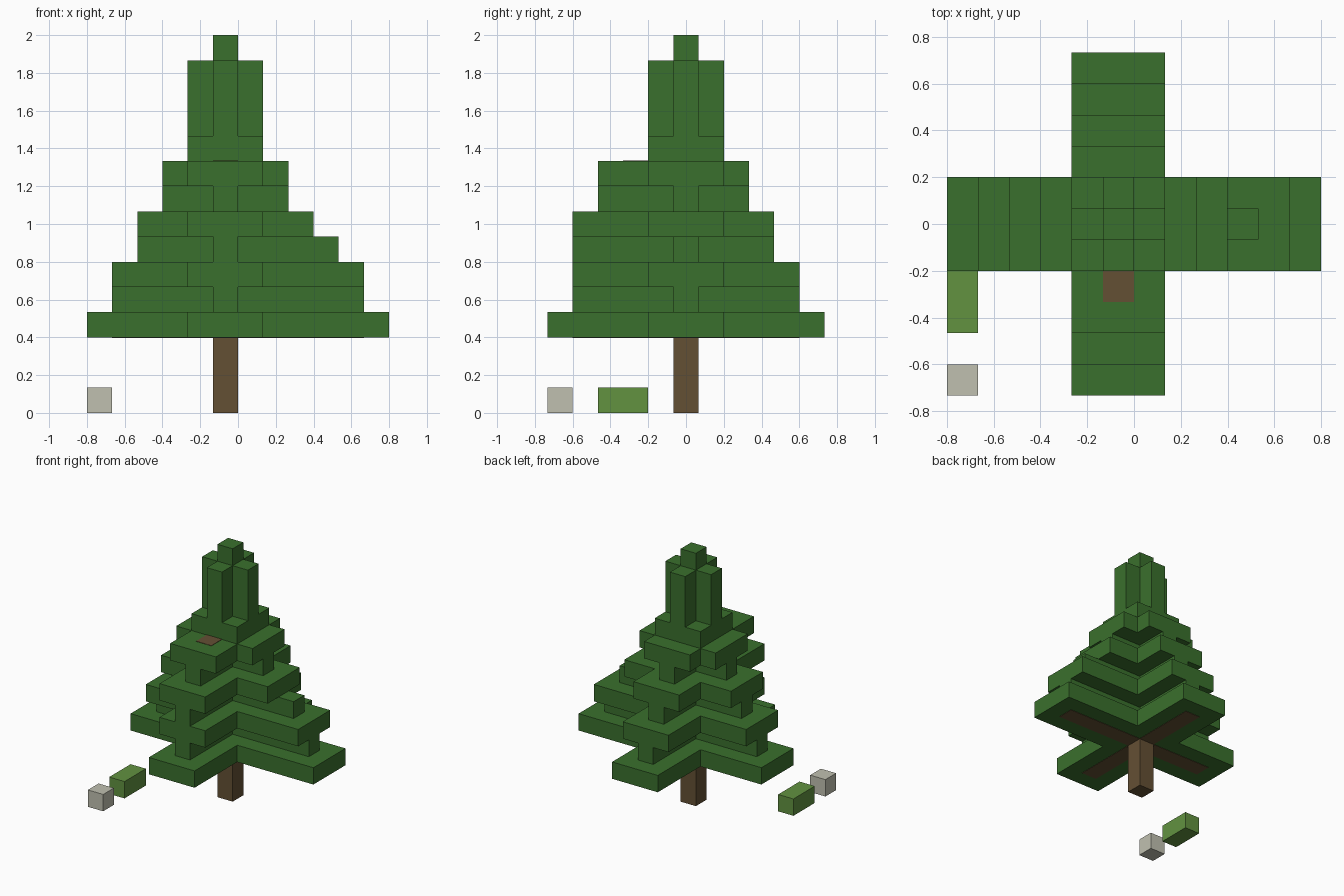
import bpy
import bmesh

U = 2 / 15          # edge of one block; the tree is laid out in whole blocks
CX = -0.5           # trunk centre in blocks

if "Cube" in bpy.data.objects:
    bpy.data.objects.remove(bpy.data.objects["Cube"])


def material(name, rgb):
    mat = bpy.data.materials.new(name)
    mat.use_nodes = True
    mat.diffuse_color = (*rgb, 1)
    mat.node_tree.nodes["Principled BSDF"].inputs["Base Color"].default_value = (*rgb, 1)
    return mat


leaf = material("leaf green", (0.042, 0.160, 0.026))
bark = material("bark brown", (0.127, 0.080, 0.034))
grass = material("grass green", (0.122, 0.287, 0.051))
stone = material("stone grey", (0.527, 0.527, 0.434))


def prism(name, outline, z0, z1, mat):
    """Extrude a flat outline, given in blocks, from z0 to z1."""
    bm = bmesh.new()
    base = bm.faces.new([bm.verts.new((x * U, y * U, z0 * U)) for x, y in outline])
    grown = bmesh.ops.extrude_face_region(bm, geom=[base], use_keep_orig=True)
    top = [v for v in grown["geom"] if isinstance(v, bmesh.types.BMVert)]
    bmesh.ops.translate(bm, verts=top, vec=(0, 0, (z1 - z0) * U))
    bmesh.ops.recalc_face_normals(bm, faces=bm.faces)
    mesh = bpy.data.meshes.new(name)
    bm.to_mesh(mesh)
    bm.free()
    mesh.materials.append(mat)
    obj = bpy.data.objects.new(name, mesh)
    bpy.context.collection.objects.link(obj)
    return obj


def block(name, x0, x1, y0, y1, z0, z1, mat):
    return prism(name, [(x0, y0), (x1, y0), (x1, y1), (x0, y1)], z0, z1, mat)


def cross(name, x0, x1, y0, y1, half, z0, z1, mat):
    """Cross-shaped slab whose arms are 2 * half blocks wide."""
    l, r = CX - half, CX + half
    outline = [(l, y0), (r, y0), (r, -half), (x1, -half), (x1, half), (r, half),
               (r, y1), (l, y1), (l, half), (x0, half), (x0, -half), (l, -half)]
    return prism(name, outline, z0, z1, mat)


# Trunk
block("trunk", -1, 0, -0.5, 0.5, 0, 3, bark)

# Branch tiers: wide slabs carried on narrow cross-shaped ribs
cross("lowest_branches", -6, 6, -5.5, 5.5, 1.5, 3, 4, leaf)
tiers = [("lower", 4, (-5, 5), (-5, 5), (-4.5, 4.5)),
         ("middle", 6, (-4, 4), (-4, 3), (-4.5, 3.5)),
         ("upper", 8, (-3, 2), (-3, 2), (-3.5, 2.5))]
for name, z, rib_x, slab_x, span_y in tiers:
    cross(name + "_rib", *rib_x, *span_y, 0.5, z, z + 1, leaf)
    cross(name + "_branches", *slab_x, *span_y, 1.5, z + 1, z + 2, leaf)

# Crown
block("crown_base", -2, 1, -1.5, 1.5, 10, 11, leaf)
cross("crown", -2, 1, -1.5, 1.5, 0.5, 11, 14, leaf)
block("tip", -1, 0, -0.5, 0.5, 14, 15, leaf)

# Wood showing through the leaves, as thin plates
T = 0.02
cross("branch_wood", -5, 5, -4.5, 4.5, 0.5, 3 - T, 3, bark)
block("wood_patch", -1, 0, -2.5, -1.5, 10, 10 + T, bark)

# Ground details
block("grass_tuft", -6, -5, -3.5, -1.5, 0, 1, grass)
block("pebble", -6, -5, -5.5, -4.5, 0, 1, stone)
